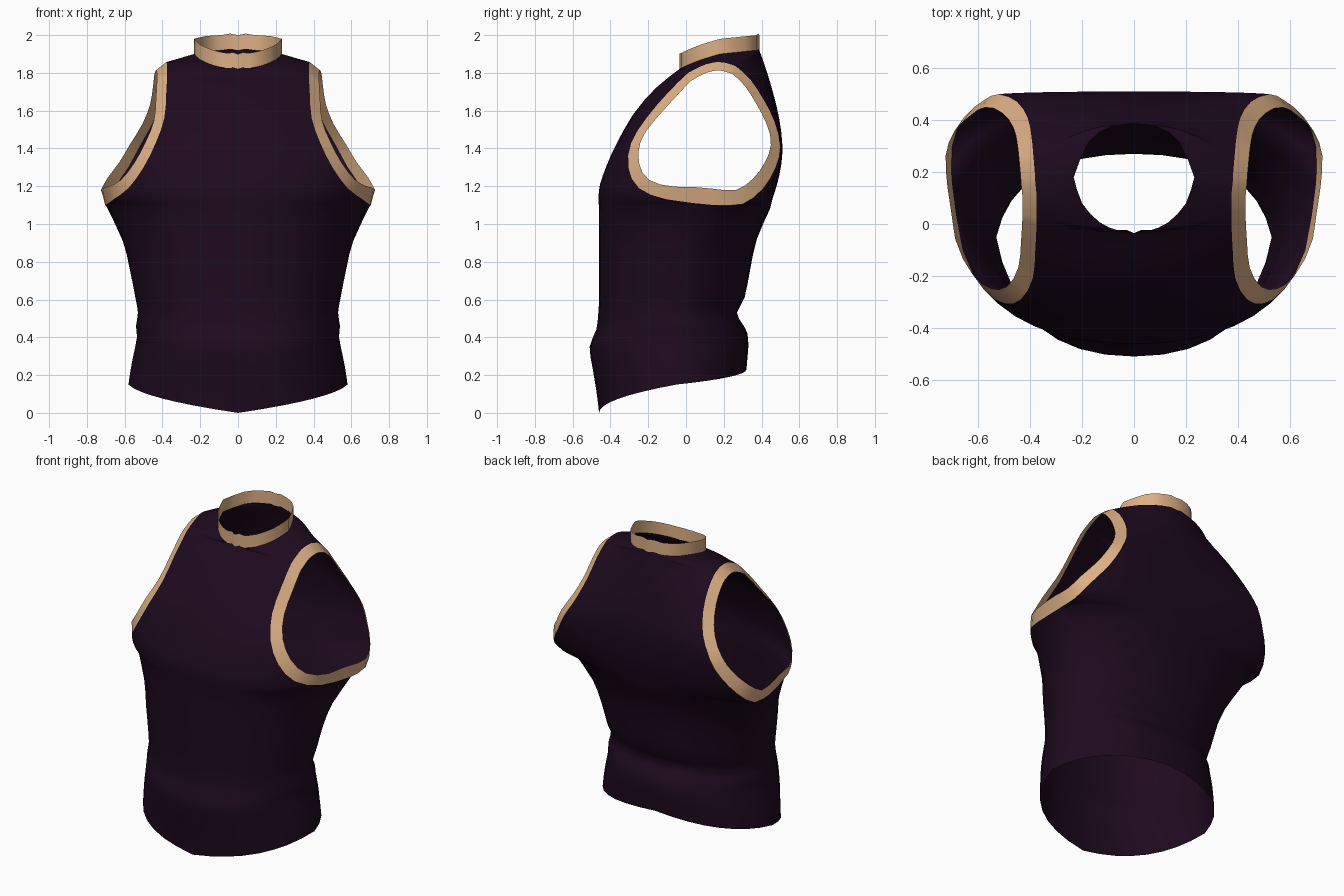
import bpy
import bmesh
from mathutils import Vector

STEPS_ACROSS = 8    # faces from the centre line to the side
STEPS_ALONG = 2     # rows between neighbouring key rows

old_cube = bpy.data.objects.get("Cube")
if old_cube:
    bpy.data.objects.remove(old_cube, do_unlink=True)


def make_material(name, colour):
    material = bpy.data.materials.new(name)
    material.use_nodes = True
    material.diffuse_color = (*colour, 1)
    shader = material.node_tree.nodes["Principled BSDF"]
    shader.inputs["Base Color"].default_value = (*colour, 1)
    shader.inputs["Roughness"].default_value = 0.8
    return material


def smooth_path(keys):
    """Catmull-Rom samples through key tuples of any length."""
    keys = [Vector(key) for key in keys]
    samples = []
    for i in range(len(keys) - 1):
        before, start = keys[max(i - 1, 0)], keys[i]
        end, after = keys[i + 1], keys[min(i + 2, len(keys) - 1)]
        for step in range(STEPS_ALONG):
            t = step / STEPS_ALONG
            samples.append((start * 2 + (end - before) * t
                            + (before * 2 - start * 5 + end * 4 - after) * t ** 2
                            + (start * 3 - before - end * 3 + after) * t ** 3) / 2)
    return samples + [keys[-1]]


def make_row(key):
    """Curve round the body from an inner point to an outer point."""
    inner, outer, fullness = Vector(key[0:3]), Vector(key[3:6]), key[6]
    inner.x = max(inner.x, 0)
    handle = (inner + outer) / 2
    handle.x = inner.x + fullness * (outer.x - inner.x)
    handle.y = inner.y
    row = []
    for step in range(STEPS_ACROSS + 1):
        t = step / STEPS_ACROSS
        row.append(inner * (1 - t) ** 2 + handle * 2 * t * (1 - t) + outer * t ** 2)
    return row


def build_sheet(name, grids, material):
    """Weld point grids into one mirrored, outward facing sheet."""
    bm = bmesh.new()
    for grid in grids:
        rows = [[bm.verts.new(point) for point in row] for row in grid]
        for low, high in zip(rows, rows[1:]):
            for i in range(len(low) - 1):
                bm.faces.new((low[i], low[i + 1], high[i + 1], high[i]))
    bmesh.ops.remove_doubles(bm, verts=bm.verts, dist=0.002)
    bmesh.ops.recalc_face_normals(bm, faces=bm.faces)
    bm.normal_update()
    middle = Vector((0, 0.1, 1))
    facing = sum((face.calc_center_median() - middle).dot(face.normal) * face.calc_area()
                 for face in bm.faces)
    if facing < 0:
        bmesh.ops.reverse_faces(bm, faces=bm.faces)
    for face in bm.faces:
        face.smooth = True
    mesh = bpy.data.meshes.new(name)
    bm.to_mesh(mesh)
    bm.free()
    mesh.materials.append(material)
    sheet = bpy.data.objects.new(name, mesh)
    bpy.context.collection.objects.link(sheet)
    mirror = sheet.modifiers.new("mirror", "MIRROR")
    mirror.merge_threshold = 0.002
    return sheet


purple = make_material("dark purple cloth", (0.0125, 0.003, 0.013))
tan = make_material("tan trim", (0.72, 0.43, 0.235))

# Waist levels: front y, z; side x, y, z; back y, z
waist = [
    (-.46, 0, .58, -.05, .15, .32, .23),
    (-.475, .12, .57, -.05, .22, .325, .29),
    (-.495, .24, .555, -.05, .3, .33, .35),
    (-.51, .35, .535, -.05, .4, .325, .42),
    (-.475, .44, .54, -.05, .46, .3, .47),
    (-.465, .52, .53, -.05, .53, .27, .53),
    (-.46, .62, .545, -.03, .62, .31, .61),
    (-.46, .78, .575, 0, .77, .34, .76),
    (-.46, .92, .61, .06, .91, .375, .92),
    (-.46, 1.08, .7, .15, 1.1, .445, 1.08),
]
waist_fullness = 0.87
waist_front = [(0, a, b, x, y, z, waist_fullness) for a, b, x, y, z, c, d in waist]
waist_back = [(0, c, d, x, y, z, waist_fullness) for a, b, x, y, z, c, d in waist]

# Chest and back rows: centre or neck point, armhole point, fullness
shoulder = (.232, .18, 1.9, .38, .16, 1.857, .5)
chest = [
    waist_front[-1],
    (0, -.463, 1.14, .66, -.1, 1.13, .78),
    (0, -.455, 1.21, .58, -.25, 1.19, .7),
    (0, -.42, 1.31, .5, -.305, 1.3, .62),
    (0, -.37, 1.42, .435, -.29, 1.43, .58),
    (0, -.28, 1.58, .39, -.21, 1.56, .53),
    (0, -.16, 1.72, .38, -.1, 1.69, .5),
    (0, -.035, 1.82, .375, 0, 1.79, .5),
    (.06, -.025, 1.825, .375, .03, 1.81, .5),
    (.13, .005, 1.84, .375, .06, 1.826, .5),
    (.2, .08, 1.87, .375, .11, 1.847, .5),
    shoulder,
]
upper_back = [
    waist_back[-1],
    (0, .46, 1.14, .7, .3, 1.105, .85),
    (0, .485, 1.22, .655, .41, 1.19, .8),
    (0, .505, 1.32, .58, .475, 1.3, .8),
    (0, .51, 1.42, .52, .5, 1.41, .8),
    (0, .495, 1.55, .45, .47, 1.54, .7),
    (0, .465, 1.68, .41, .41, 1.66, .6),
    (0, .43, 1.8, .395, .34, 1.765, .5),
    (0, .388, 1.92, .388, .27, 1.83, .5),
    (.09, .375, 1.92, .385, .235, 1.845, .5),
    (.175, .315, 1.914, .382, .2, 1.855, .5),
    shoulder,
]

# Cloth body, open at the hem, neck and arms
grids = {name: [make_row(key) for key in smooth_path(keys)]
         for name, keys in (("waist_front", waist_front), ("waist_back", waist_back),
                            ("chest", chest), ("upper_back", upper_back))}
build_sheet("vest_body", grids.values(), purple)

# Armhole trim, wider under the arm
armhole = [row[-1] for row in grids["chest"]]
armhole += [row[-1] for row in reversed(grids["upper_back"][:-1])]
arm_centre = Vector((0, 0.12, 1.47))
trim_edge = []
for point in armhole:
    inward = arm_centre - point
    inward.x = 0
    inward.normalize()
    under = max(inward.z, 0)
    edge = point + inward * (0.045 + 0.042 * under)
    edge.x += 0.055 - 0.037 * under ** 2
    trim_edge.append(edge)
build_sheet("armhole_trim", [[armhole, trim_edge]], tan)

# Standing neck band
neck = [row[0] for row in grids["chest"][7 * STEPS_ALONG:]]
neck += [row[0] for row in reversed(grids["upper_back"][8 * STEPS_ALONG:-1])]
neck_top = [Vector((point.x, point.y, point.z + 0.08)) for point in neck]
build_sheet("neck_band", [[neck, neck_top]], tan)
